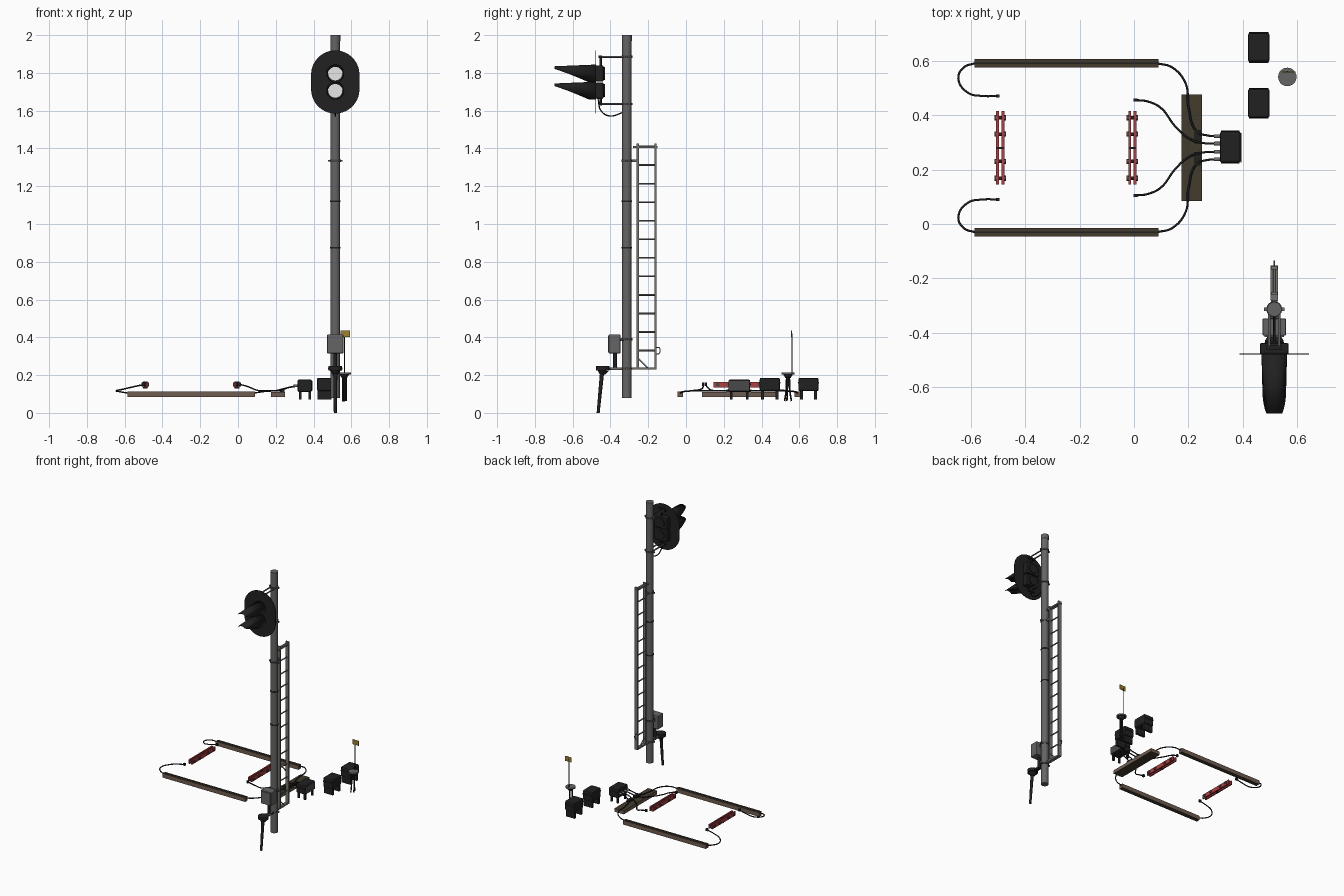
import bpy, bmesh, math
from mathutils import Vector

if "Cube" in bpy.data.objects:
    bpy.data.objects.remove(bpy.data.objects["Cube"])


def mat(name, *rgb):
    m = bpy.data.materials.new(name)
    m.diffuse_color = (*rgb, 1)
    m.use_nodes = True
    m.node_tree.nodes["Principled BSDF"].inputs["Base Color"].default_value = m.diffuse_color
    return m


GREY = mat("mast grey", .13, .13, .13)
LIGHT = mat("ladder grey", .17, .17, .155)
BOXGREY = mat("dark box grey", .065, .065, .065)
BLACK = mat("black", .015, .015, .016)
BROWN = mat("dark brown wood", .055, .043, .027)
TAN = mat("cut wood brown", .16, .11, .085)
RED = mat("red", .42, .05, .055)
WHITE = mat("lens white", .8, .8, .8)
YELLOW = mat("sign yellow", .33, .21, .03)


def finish(name, bm, *mats):
    bmesh.ops.recalc_face_normals(bm, faces=bm.faces)
    me = bpy.data.meshes.new(name)
    bm.to_mesh(me)
    bm.free()
    for m in mats:
        me.materials.append(m)
    ob = bpy.data.objects.new(name, me)
    bpy.context.collection.objects.link(ob)
    return ob


def box(name, x0, x1, y0, y1, z0, z1, m, bevel=0):
    bm = bmesh.new()
    bmesh.ops.create_cube(bm, size=1)
    for v in bm.verts:
        v.co = ((x0 + x1) / 2 + v.co.x * (x1 - x0), (y0 + y1) / 2 + v.co.y * (y1 - y0),
                (z0 + z1) / 2 + v.co.z * (z1 - z0))
    if bevel:
        bmesh.ops.bevel(bm, geom=bm.edges[:], offset=bevel, segments=2, affect='EDGES', profile=.5)
    return finish(name, bm, m)


def rod(name, a, b, r, m, r2=None, n=12):
    a, b = Vector(a), Vector(b)
    d = b - a
    bm = bmesh.new()
    bmesh.ops.create_cone(bm, cap_ends=True, segments=n, radius1=r, radius2=r if r2 is None else r2, depth=d.length)
    M = d.to_track_quat('Z', 'Y').to_matrix()
    for v in bm.verts:
        v.co = M @ v.co + (a + b) / 2
    for f in bm.faces:
        f.smooth = len(f.verts) == 4
    for e in bm.edges:
        e.smooth = all(f.smooth for f in e.link_faces)
    return finish(name, bm, m)


def cable(name, pts, r=.004, m=BLACK):
    cu = bpy.data.curves.new(name, 'CURVE')
    cu.dimensions = '3D'
    cu.bevel_depth, cu.bevel_resolution, cu.use_fill_caps = r, 1, True
    cu.resolution_u = 6
    s = cu.splines.new('BEZIER')
    s.bezier_points.add(len(pts) - 1)
    for p, co in zip(s.bezier_points, pts):
        p.co = co
        p.handle_left_type = p.handle_right_type = 'AUTO'
    cu.materials.append(m)
    bpy.context.collection.objects.link(bpy.data.objects.new(name, cu))


X, Y = .515, -.313   # mast axis

# mast with joints and clamps
rod("mast", (X, Y, .08), (X, Y, 1.97), .025, GREY, n=24)
rod("mast_cap", (X, Y, 1.968), (X, Y, 2.0), .0265, GREY, n=24)
for z in (.875, 1.12):
    rod("mast_joint", (X, Y, z - .004), (X, Y, z + .004), .0275, BLACK, n=24)
for z in (.235, .39, 1.335, 1.635, 1.885):
    rod("mast_clamp", (X, Y, z - .006), (X, Y, z + .006), .029, BOXGREY, n=24)
    box("clamp_ears", X - .038, X + .038, Y - .006, Y + .006, z - .005, z + .005, GREY)

# signal head back plate: stadium outline
CZ, HY = 1.752, -.48
bm = bmesh.new()
ring = []
for i in range(48):
    a = 2 * math.pi * (i + .5) / 48
    ring.append(bm.verts.new((X + .128 * math.cos(a), HY, CZ + .128 * math.sin(a) + math.copysign(.039, math.sin(a)))))
bm.faces.new(ring)
ext = bmesh.ops.extrude_face_region(bm, geom=bm.faces[:])
for v in ext["geom"]:
    if isinstance(v, bmesh.types.BMVert):
        v.co.y += .004
finish("signal_backplate", bm, BLACK)

# lamps: housing, lens and long visor cut away underneath
for z in (1.797, 1.706):
    box("lamp_housing", X - .053, X + .053, -.477, -.437, z - .043, z + .043, BLACK, .006)
    rod("lamp_back", (X, -.44, z), (X, -.43, z), .034, BLACK, n=20)
    rod("lens", (X, HY - .008, z), (X, HY, z), .039, WHITE, n=24)
    bm = bmesh.new()
    n, r = 32, .047
    rows = [[], []]
    for i in range(n):
        a = 2 * math.pi * i / n
        t = min(1, (math.sin(a) + 1) / 1.7)
        length = .035 + .18 * t
        for k, l in enumerate((0, length)):
            s = r * (1 - .12 * l / .215)
            rows[k].append(bm.verts.new((X + s * math.cos(a), HY - l, z + s * math.sin(a) - .003 * l / .2)))
    for i in range(n):
        j = (i + 1) % n
        bm.faces.new((rows[0][i], rows[0][j], rows[1][j], rows[1][i])).smooth = True
    ob = finish("lamp_visor", bm, BLACK)
    so = ob.modifiers.new("thickness", 'SOLIDIFY')
    so.thickness = .003

# head mounting brackets and feed cable
for z, zi in ((1.885, 1.83), (1.635, 1.68)):
    for dx in (-.018, .018):
        rod("head_bracket", (X + dx, -.455, z), (X + dx, Y, z), .005, GREY)
    rod("head_bracket_post", (X, -.452, z + (.008 if z > zi else -.008)), (X, -.452, zi), .006, BLACK)
    box("head_bracket_bar", X - .028, X + .028, -.462, -.446, z - .006, z + .006, BLACK)
cable("head_cable", [(X, -.465, 1.66), (X, -.45, 1.60), (X, -.405, 1.572), (X, -.335, 1.59)])

# ladder, standing edge-on behind the mast
for y in (-.255, -.161):
    box("ladder_rail", X - .012, X + .012, y - .006, y + .006, .235, 1.425, LIGHT)
for i in range(12):
    z = .33 + i * .0982
    rod("ladder_rung", (X, -.255, z), (X, -.161, z), .0045, LIGHT, n=8)
box("ladder_top_bar", X - .013, X + .013, -.28, -.152, 1.403, 1.412, LIGHT)
box("ladder_foot_bar", X - .012, X + .012, -.40, -.155, .23, .241, LIGHT)
box("ladder_stay", X - .008, X + .008, -.335, -.25, 1.328, 1.342, GREY)
rod("ladder_brace", (X, -.25, .285), (X, -.2, .235), .004, LIGHT, n=8)
cable("ladder_latch", [(X, -.16, .345), (X, -.142, .345), (X, -.142, .315), (X, -.16, .31)], .003, LIGHT)

# mast junction box
box("junction_box", X - .043, X + .043, -.41, -.347, .315, .415, GREY, .004)
box("junction_box_door", X - .036, X + .036, -.414, -.409, .323, .407, GREY)
box("junction_box_mount", X - .02, X + .02, -.35, Y, .38, .395, BOXGREY)
rod("junction_box_post", (X, -.376, .235), (X, -.376, .316), .01, BLACK)

# cable riser: head and buried tapered stake
rod("riser_head", (X, -.44, .225), (X, -.44, .247), .036, BLACK, n=16)
rod("riser_neck", (X, -.443, .205), (X, -.44, .226), .016, BLACK, .03, n=16)
rod("riser_stake", (X, -.465, 0), (X, -.445, .21), .008, BLACK, .011)
box("riser_arm", X - .012, X + .012, -.44, Y, .226, .24, BLACK)


# wooden beams: dark tops, lighter sides
def beam(name, x0, x1, y0, y1, z0, z1):
    ob = box(name, x0, x1, y0, y1, z0, z1, BROWN)
    ob.data.materials.append(TAN)
    for p in ob.data.polygons:
        p.material_index = 0 if abs(p.normal.z) > .5 else 1


for y in (.59, -.03):
    beam("cable_trough", -.585, .09, y - .015, y + .015, .083, .113)
    box("trough_groove", -.585, .09, y - .003, y + .003, .112, .1145, BLACK)
beam("cross_trough", .175, .25, .085, .475, .085, .11)

# red track connector bars with bolts
for x in (-.49, -.005):
    for dx in (-.011, .009):
        box("connector_bar", x + dx - .005, x + dx + .005, .145, .415, .134, .164, RED)
    box("connector_spacer", x - .014, x + .012, .276, .283, .13, .166, BLACK)
    for y in (.39, .33, .23, .168):
        rod("connector_bolt", (x - .021, y, .15), (x + .019, y, .15), .0065, BLACK, n=8)
        for s in (-1, 1):
            rod("bolt_nut", (x - .001 + s * .012, y, .15), (x - .001 + s * .021, y, .15), .011, BOXGREY, n=6)
            rod("bolt_washer", (x - .001 + s * .006, y, .15), (x - .001 + s * .012, y, .15), .012, BLACK, n=12)

# cables mirrored about the track centre line
for s in (1, -1):
    P = lambda pts: [(x, .28 + s * y, z) for x, y, z in pts]
    cable("end_loop_cable", P([(-.585, .31, .105), (-.625, .295, .112), (-.645, .255, .117), (-.61, .202, .125),
                               (-.555, .19, .138), (-.5, .19, .15)]))
    cable("trough_cable", P([(.085, .31, .105), (.14, .295, .113), (.19, .235, .116), (.2, .15, .117),
                             (.23, .06, .12), (.27, .045, .135), (.32, .042, .145)]))
    cable("track_cable", P([(.005, .175, .152), (.05, .17, .14), (.1, .145, .12), (.15, .08, .118),
                            (.2, .035, .118), (.25, .018, .13), (.32, .015, .145)]))
    for x, y in ((-.5, .19), (.005, .175)):
        box("cable_lug", x - .007, x + .007, .28 + s * y - .006, .28 + s * y + .006, .143, .16, BLACK)
    for y in (.042, .015):
        rod("cable_gland", (.295, .28 + s * y, .142), (.32, .28 + s * y, .145), .007, LIGHT)
    box("cable_tie", .222, .245, .28 + s * .04 - .025, .28 + s * .04 + .025, .109, .124, BLACK)


# equipment cases on two side panels
def case(name, x0, x1, y0, y1, zb, zm, zt):
    box(name, x0, x1, y0, y1, zm, zt, BLACK, .009)
    box(name + "_lid", x0 + .004, x1 - .004, y0 - .003, y1 + .003, zt - .03, zt - .022, BLACK)


for y in (.39, .595):
    case("ground_case", .418, .498, y, y + .107, .07, .115, .186)
    for yy in (y + .008, y + .083):
        box("ground_case_leg", .422, .494, yy, yy + .016, .07, .125, BLACK)
case("cable_case", .315, .392, .225, .34, .07, .11, .177)
box("cable_case_panel", .391, .395, .225, .335, .118, .17, BOXGREY)
for x in (.322, .373):
    for y in (.233, .318):
        box("cable_case_leg", x, x + .013, y, y + .013, .07, .12, BLACK)

# round pedestal with legs, marker rod and sign
rod("pedestal_top", (.563, .54, .204), (.563, .54, .214), .034, GREY, n=20)
rod("pedestal_hub", (.563, .54, .185), (.563, .54, .205), .014, BLACK, .026, n=16)
for dx, dy in ((-.008, -.012), (.008, -.004), (0, .012)):
    cable("pedestal_leg", [(.563 + dx, .54 + dy * .6, .195), (.563 + dx, .54 + dy * .8, .12),
                           (.563 + dx, .54 + dy * 1.5, .062)], .005)
rod("sign_rod", (.563, .56, .2), (.563, .56, .42), .0025, BLACK, n=8)
box("marker_sign", .543, .593, .557, .56, .401, .437, YELLOW)
